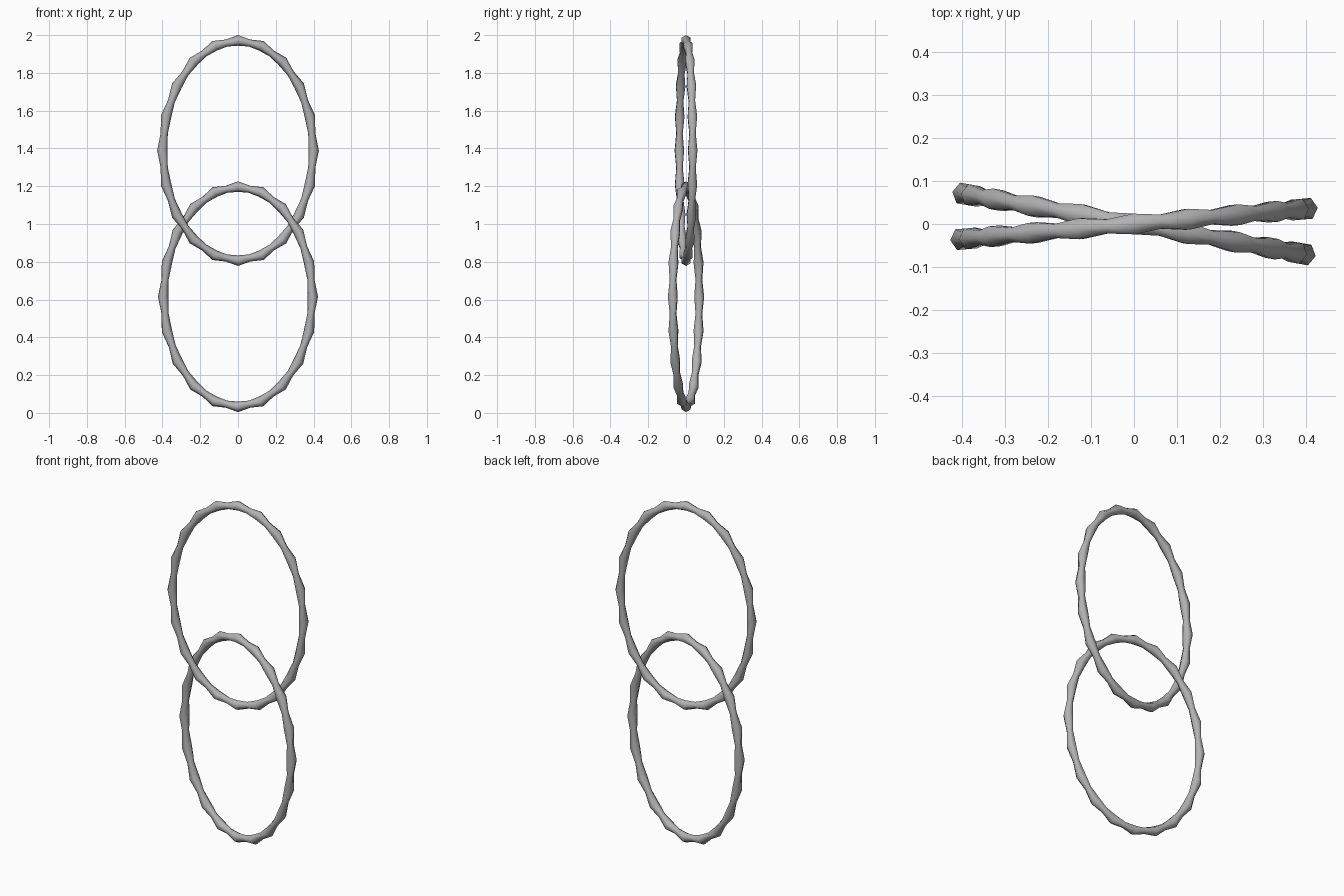
import bpy, bmesh
from math import sin, cos, pi
from mathutils import Vector

cube = bpy.data.objects.get("Cube")
if cube:
    bpy.data.objects.remove(cube)

SEGMENTS, SIDES = 20, 6
HALF_WIDTH, HALF_HEIGHT = 0.402, 0.583
THICK, THIN = 0.028, 0.019

metal = bpy.data.materials.new("grey metal")
metal.use_nodes = True
grey = (0.45, 0.45, 0.45, 1)
metal.diffuse_color = grey
metal.node_tree.nodes["Principled BSDF"].inputs["Base Color"].default_value = grey


def oval_point(i):
    a = 2 * pi * i / SEGMENTS
    return Vector((HALF_WIDTH * cos(a), 0, HALF_HEIGHT * sin(a)))


def oval_normal(i):
    a = 2 * pi * i / SEGMENTS
    return Vector((cos(a) / HALF_WIDTH, 0, sin(a) / HALF_HEIGHT)).normalized()


def chain_link(name, height, turn):
    """Oval ring of knuckled tube, thick at each corner and pinched between."""
    bm = bmesh.new()
    rings = []
    for k in range(2 * SEGMENTS):
        i, pinched = divmod(k, 2)
        if pinched:
            centre, radius = (oval_point(i) + oval_point(i + 1)) / 2, THIN
        else:
            centre, radius = oval_point(i), THICK
        out = oval_normal(k / 2)
        side = Vector((0, 1, 0))
        rings.append([bm.verts.new(centre + radius * (
            out * cos(2 * pi * j / SIDES) + side * sin(2 * pi * j / SIDES)))
            for j in range(SIDES)])
    for k, ring in enumerate(rings):
        nxt = rings[(k + 1) % len(rings)]
        for j in range(SIDES):
            n = (j + 1) % SIDES
            bm.faces.new((ring[j], ring[n], nxt[n], nxt[j]))
    bmesh.ops.recalc_face_normals(bm, faces=bm.faces)
    mesh = bpy.data.meshes.new(name)
    bm.to_mesh(mesh)
    bm.free()
    mesh.materials.append(metal)
    mesh.shade_smooth()
    obj = bpy.data.objects.new(name, mesh)
    obj.location.z = height
    obj.rotation_euler.z = turn
    bpy.context.collection.objects.link(obj)


# Two interlocked links, turned opposite ways
chain_link("upper_link", 1.389, 0.088)
chain_link("lower_link", 0.615, -0.175)
